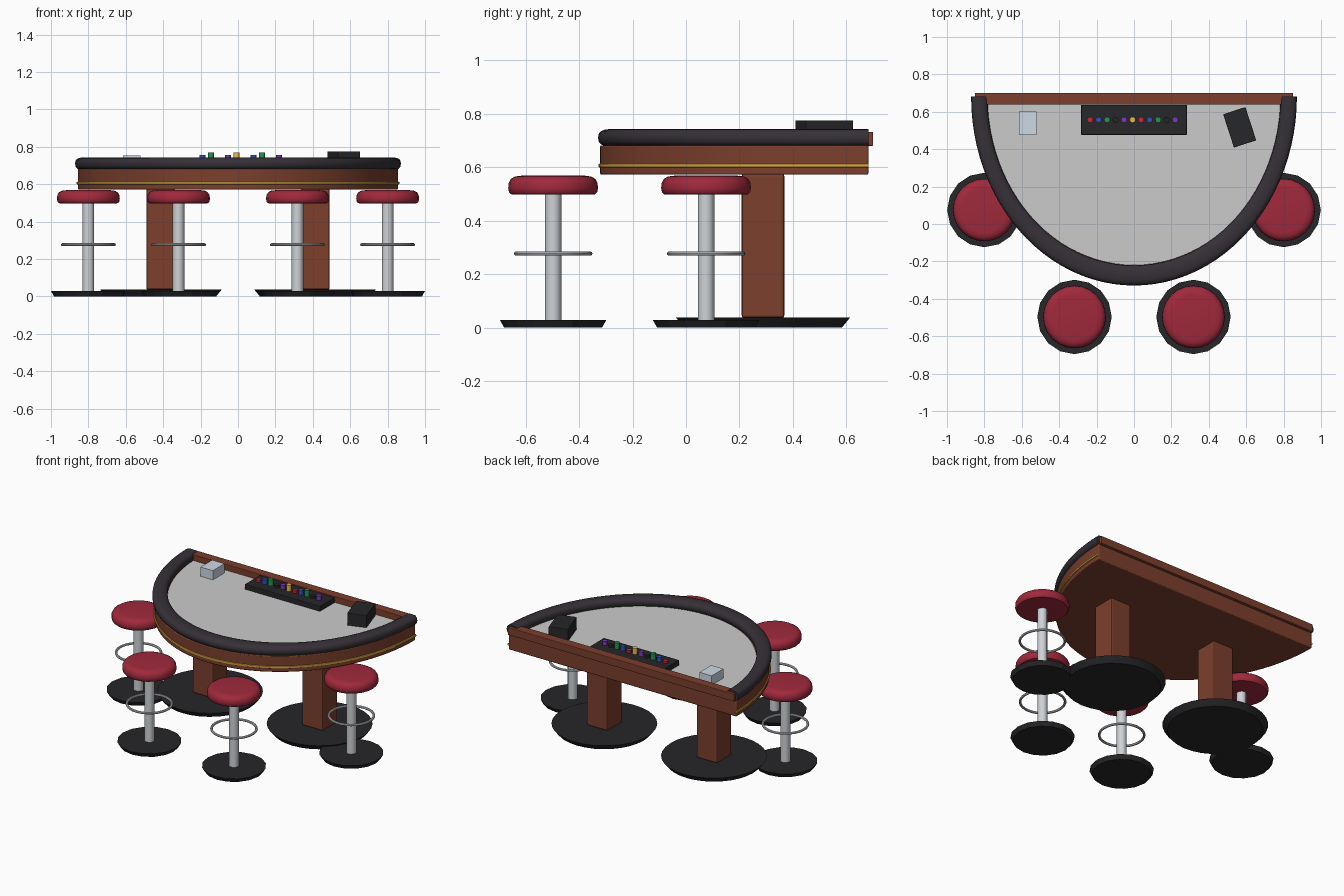
import bpy, bmesh, math
from math import sin, cos, pi

if "Cube" in bpy.data.objects:
    bpy.data.objects.remove(bpy.data.objects["Cube"])


def material(name, r, g, b):
    m = bpy.data.materials.new(name)
    m.diffuse_color = (r, g, b, 1)
    m.use_nodes = True
    m.node_tree.nodes["Principled BSDF"].inputs["Base Color"].default_value = m.diffuse_color
    return m


WOOD = material("wood", .20, .05, .026)
VINYL = material("dark_vinyl", .036, .030, .038)
BLACK = material("black_metal", .020, .020, .023)
RED = material("red_leather", .35, .022, .045)
CHROME = material("chrome", .62, .65, .68)
GOLD = material("gold", .65, .38, .05)
PLASTIC = material("clear_plastic", .62, .70, .78)
CHIPS = [material("chip_red", .6, .02, .04), material("chip_blue", .03, .09, .5),
         material("chip_green", .02, .3, .08), material("chip_black", .02, .02, .02),
         material("chip_purple", .2, .04, .5), material("chip_yellow", .85, .5, .06)]


def finish(name, bm, mat=None, bevel=0, smooth=True):
    bmesh.ops.recalc_face_normals(bm, faces=bm.faces)
    me = bpy.data.meshes.new(name)
    bm.to_mesh(me)
    bm.free()
    ob = bpy.data.objects.new(name, me)
    bpy.context.collection.objects.link(ob)
    if mat:
        me.materials.append(mat)
    if bevel:
        mod = ob.modifiers.new("bevel", 'BEVEL')
        mod.width, mod.segments = bevel, 2
    if smooth:
        bpy.ops.object.select_all(action='DESELECT')
        ob.select_set(True)
        bpy.context.view_layer.objects.active = ob
        bpy.ops.object.shade_smooth_by_angle(angle=math.radians(35))
    return ob


def box(name, loc, size, mat, bevel=0, turn=0):
    bm = bmesh.new()
    bmesh.ops.create_cube(bm, size=1)
    bmesh.ops.scale(bm, vec=size, verts=bm.verts)
    ob = finish(name, bm, mat, bevel, smooth=False)
    ob.location = loc
    ob.rotation_euler.z = turn
    return ob


def lathe(name, loc, profile, sides, mat, closed=False, smooth=True):
    """Revolve (radius, z) points; open profiles get flat caps."""
    bm = bmesh.new()
    rings = [[bm.verts.new((r * cos(2 * pi * i / sides), r * sin(2 * pi * i / sides), z))
              for i in range(sides)] for r, z in profile]
    pairs = list(zip(rings, rings[1:])) + ([(rings[-1], rings[0])] if closed else [])
    for a, b in pairs:
        for i in range(sides):
            j = (i + 1) % sides
            bm.faces.new((a[i], a[j], b[j], b[i]))
    if not closed:
        bm.faces.new(rings[0])
        bm.faces.new(rings[-1])
    ob = finish(name, bm, mat, smooth=smooth)
    ob.location = loc
    return ob


BACK = .682   # y of the straight dealer edge


def arc(rx, ry, n=48):
    return [(rx * cos(pi * i / n), BACK - ry * sin(pi * i / n)) for i in range(n + 1)]


def half_slab(name, rx, ry, z0, z1, mat, bevel=0):
    bm = bmesh.new()
    f = bm.faces.new([bm.verts.new((x, y, z0)) for x, y in arc(rx, ry)])
    ext = bmesh.ops.extrude_face_region(bm, geom=[f])
    bmesh.ops.translate(bm, vec=(0, 0, z1 - z0),
                        verts=[v for v in ext["geom"] if isinstance(v, bmesh.types.BMVert)])
    return finish(name, bm, mat, bevel)


def half_sweep(name, section, mat):
    """Carry a closed (rx, ry, z) section round the half ellipse."""
    bm = bmesh.new()
    loops = [[bm.verts.new((x, y, z)) for x, y in arc(rx, ry)] for rx, ry, z in section]
    n = len(loops)
    for k in range(n):
        a, b = loops[k], loops[(k + 1) % n]
        for i in range(len(a) - 1):
            bm.faces.new((a[i], a[i + 1], b[i + 1], b[i]))
    for end in (0, -1):
        bm.faces.new([l[end] for l in loops])
    return finish(name, bm, mat)


# Table body, felt and gold band
half_slab("table_body", .856, 1.003, .572, .682, WOOD, .005)
half_slab("felt", .785, .902, .680, .692, None)
half_sweep("gold_band", [(.858 + .006 * cos(a), 1.004 + .006 * cos(a), .606 + .008 * sin(a))
                         for a in [2 * pi * k / 8 for k in range(8)]], GOLD)


# Padded armrest with a rounded, flattened section
def pad(a):
    c = math.copysign(abs(cos(a)) ** .75, cos(a))
    s = math.copysign(abs(sin(a)) ** .75, sin(a))
    return (.827 + .044 * c, .957 + .054 * c, .710 + .033 * s)


half_sweep("armrest", [pad(2 * pi * k / 16) for k in range(16)], VINYL)

# Dealer edge
box("dealer_rail", (0, .669, .706), (1.70, .062, .052), WOOD, .003)

# Chip tray and chip stacks
box("chip_tray", (0, .557, .709), (.565, .160, .036), BLACK, .003)
for i in range(11):
    lathe(f"chip_stack_{i + 1}", (-.235 + .0455 * i, .557, 0),
          [(.016, .72), (.016, (.743, .756, .769)[i % 3])], 12, CHIPS[i % 6])

# Card shoe and discard holder
box("card_shoe", (.565, .517, .733), (.125, .187, .085), BLACK, .003, math.radians(18))
box("discard_holder", (-.568, .538, .722), (.092, .125, .066), PLASTIC)

# Two pedestals
for side, s in (("left", -1), ("right", 1)):
    box(f"{side}_pedestal", (s * .412, .288, .306), (.156, .160, .54), WOOD, .01)
    lathe(f"{side}_pedestal_base", (s * .412, .288, 0), [(.295, 0), (.326, .038)], 32, BLACK)

# Four stools
seat = [(.145, .497), (.158, .499), (.165, .507), (.168, .522), (.166, .541),
        (.158, .556), (.143, .565), (.12, .568)]
ring = [(.139 + .008 * cos(2 * pi * k / 8), .277 + .008 * sin(2 * pi * k / 8)) for k in range(8)]
for i, (x, y) in enumerate([(-.80, .075), (-.318, -.497), (.318, -.497), (.80, .075)], 1):
    p = (x, y, 0)
    lathe(f"stool_{i}_base", p, [(.183, 0), (.199, .028)], 16, BLACK, smooth=False)
    lathe(f"stool_{i}_post", p, [(.031, .026), (.031, .50)], 12, CHROME)
    lathe(f"stool_{i}_footrest", p, ring, 32, CHROME, closed=True)
    lathe(f"stool_{i}_seat", p, seat, 24, RED)
